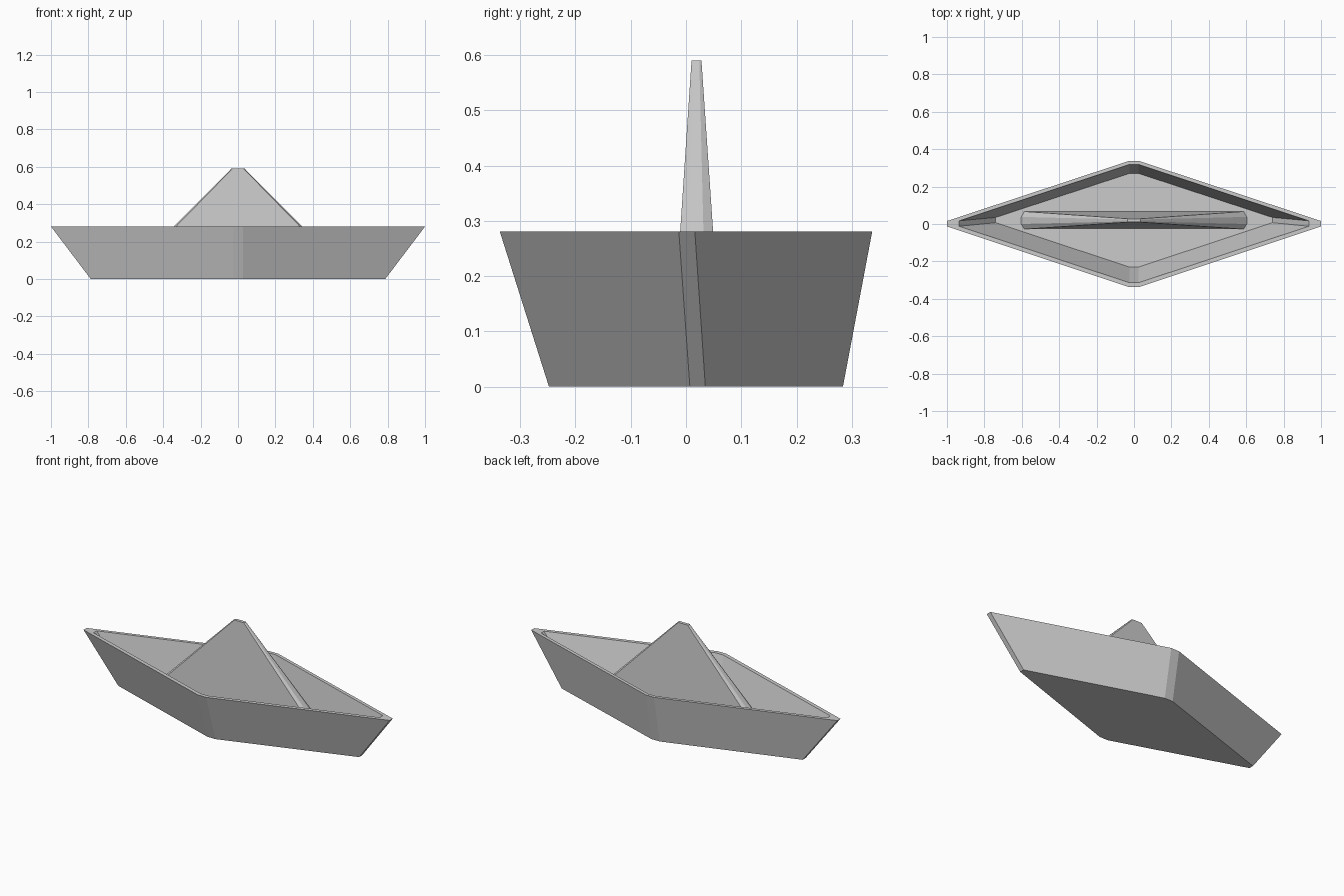
import bpy, bmesh

if "Cube" in bpy.data.objects:
    bpy.data.objects.remove(bpy.data.objects["Cube"])


def diamond(z, tip_x, tip_y, mid_x, mid_y):
    """Eight-sided ring: blunt ends at +-tip_x, blunt middle at +-mid_x."""
    (t0, t1), (m0, m1) = tip_y, mid_y
    return [(tip_x, t0, z), (tip_x, t1, z), (mid_x, m1, z), (-mid_x, m1, z),
            (-tip_x, t1, z), (-tip_x, t0, z), (-mid_x, m0, z), (mid_x, m0, z)]


def loft(name, rings):
    """Skin consecutive rings and cap the first and last."""
    bm = bmesh.new()
    loops = [[bm.verts.new(p) for p in ring] for ring in rings]
    for a, b in zip(loops, loops[1:]):
        for i in range(len(a)):
            j = (i + 1) % len(a)
            bm.faces.new((a[i], a[j], b[j], b[i]))
    bm.faces.new(loops[0][::-1])
    bm.faces.new(loops[-1])
    bmesh.ops.recalc_face_normals(bm, faces=bm.faces[:])
    mesh = bpy.data.meshes.new(name)
    bm.to_mesh(mesh)
    bm.free()
    obj = bpy.data.objects.new(name, mesh)
    bpy.context.collection.objects.link(obj)
    return obj


# Hull: outer bottom, outer rim, inner rim, cavity floor
loft("hull", [
    diamond(0.0, 0.787, (0.007, 0.035), 0.027, (-0.248, 0.284)),
    diamond(0.281, 1.0, (-0.013, 0.016), 0.027, (-0.337, 0.337)),
    diamond(0.281, 0.935, (-0.012, 0.017), 0.025, (-0.314, 0.318)),
    diamond(0.02, 0.74, (0.007, 0.035), 0.025, (-0.23, 0.27)),
])

# Central peak standing on the cavity floor
loft("center_peak", [
    diamond(0.018, 0.605, (0.0, 0.038), 0.588, (-0.028, 0.067)),
    diamond(0.59, 0.036, (0.014, 0.024), 0.03, (0.01, 0.028)),
])
